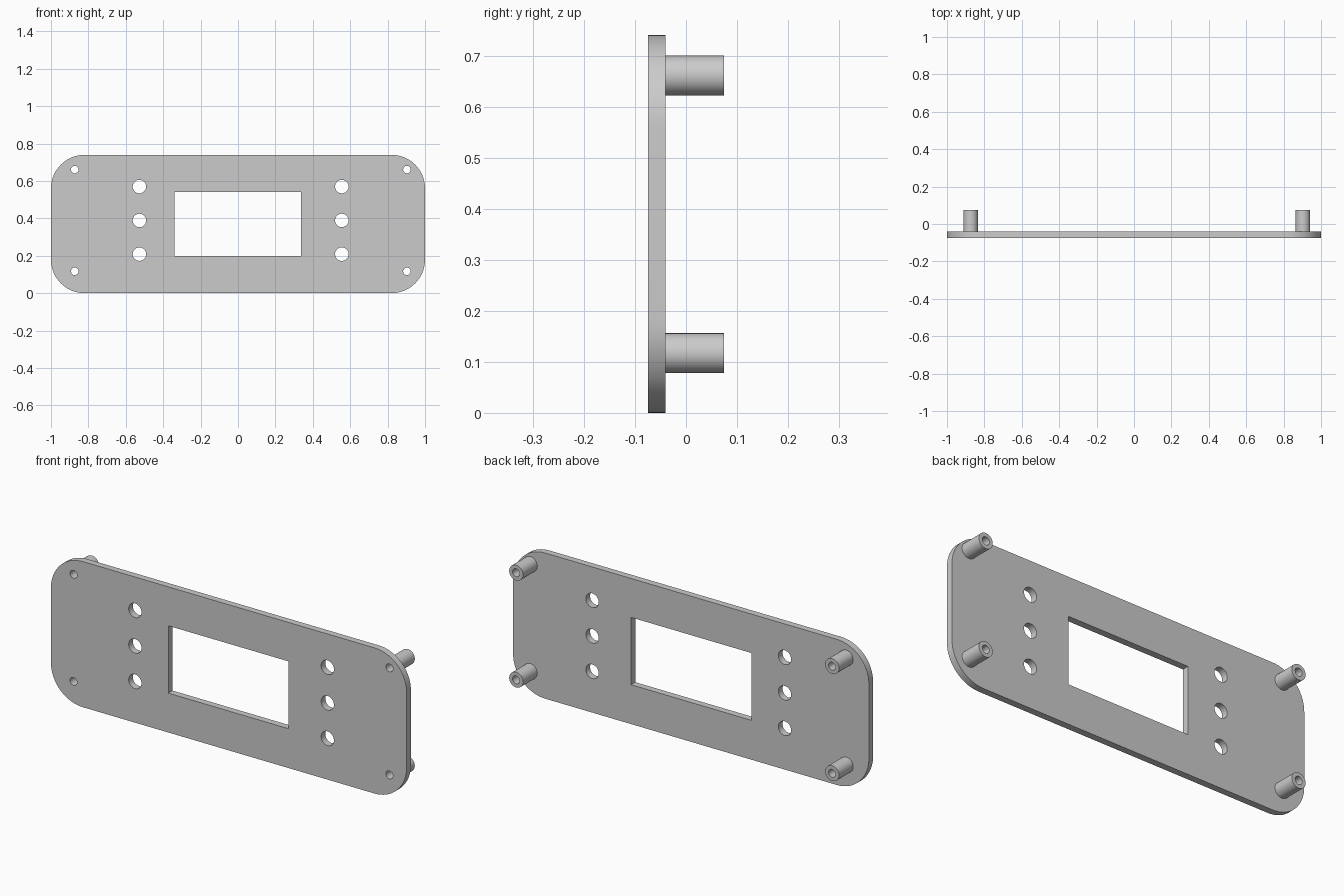
import bpy, bmesh, math
from mathutils import Vector

cube = bpy.data.objects.get("Cube")
if cube:
    bpy.data.objects.remove(cube, do_unlink=True)

grey = bpy.data.materials.new("light_grey")
grey.use_nodes = True
colour = (0.6, 0.6, 0.6, 1)
grey.diffuse_color = colour
grey.node_tree.nodes["Principled BSDF"].inputs["Base Color"].default_value = colour

HEIGHT, FRONT, BACK, POST_END = 0.74, -0.074, -0.04, 0.074
CORNER, POST_R, SCREW_R, BUTTON_R = 0.18, 0.039, 0.02, 0.036


def arc(x, z, r, start=0, sweep=360, steps=48):
    count = steps if sweep == 360 else steps + 1
    angles = [math.radians(start + sweep * i / steps) for i in range(count)]
    return [(x + r * math.cos(a), z + r * math.sin(a)) for a in angles]


def rectangle(x0, x1, z0, z1):
    return [(x0, z0), (x1, z0), (x1, z1), (x0, z1)]


def extruded(name, loops, y0, y1):
    """Fill an outline with holes and extrude it along y."""
    bm = bmesh.new()
    edges = []
    for loop in loops:
        verts = [bm.verts.new((x, y0, z)) for x, z in loop]
        edges += [bm.edges.new((v, verts[i - 1])) for i, v in enumerate(verts)]
    bmesh.ops.triangle_fill(bm, use_beauty=True, use_dissolve=False, edges=edges)
    result = bmesh.ops.extrude_face_region(bm, geom=bm.faces[:], use_keep_orig=True)
    moved = [v for v in result["geom"] if isinstance(v, bmesh.types.BMVert)]
    bmesh.ops.translate(bm, verts=moved, vec=Vector((0, y1 - y0, 0)))
    bmesh.ops.recalc_face_normals(bm, faces=bm.faces[:])
    mesh = bpy.data.meshes.new(name)
    bm.to_mesh(mesh)
    bm.free()
    mesh.materials.append(grey)
    obj = bpy.data.objects.new(name, mesh)
    bpy.context.collection.objects.link(obj)
    bpy.ops.object.select_all(action='DESELECT')
    obj.select_set(True)
    bpy.context.view_layer.objects.active = obj
    bpy.ops.object.shade_smooth_by_angle(angle=math.radians(30))
    return obj


# Rounded outline of the panel
outline = []
corners = [(1, HEIGHT), (-1, HEIGHT), (-1, 0), (1, 0)]
for i, (x, z) in enumerate(corners):
    cx = x - math.copysign(CORNER, x)
    cz = z - CORNER if z else CORNER
    outline += arc(cx, cz, CORNER, i * 90, 90, 16)

# Panel with display window, button holes and screw holes
screws = [(x, z) for x in (-0.873, 0.903) for z in (0.117, 0.661)]
holes = [rectangle(-0.34, 0.337, 0.2, 0.542)]
holes += [arc(x, z, BUTTON_R) for x in (-0.527, 0.555) for z in (0.209, 0.389, 0.57)]
holes += [arc(x, z, SCREW_R) for x, z in screws]
extruded("front_panel", [outline] + holes, FRONT, BACK)

# Hollow standoffs behind the screw holes
for x, z in screws:
    side = "right" if x < 0 else "left"
    level = "lower" if z < HEIGHT / 2 else "upper"
    extruded(f"standoff_{level}_{side}",
             [arc(x, z, POST_R), arc(x, z, SCREW_R)], BACK, POST_END)
